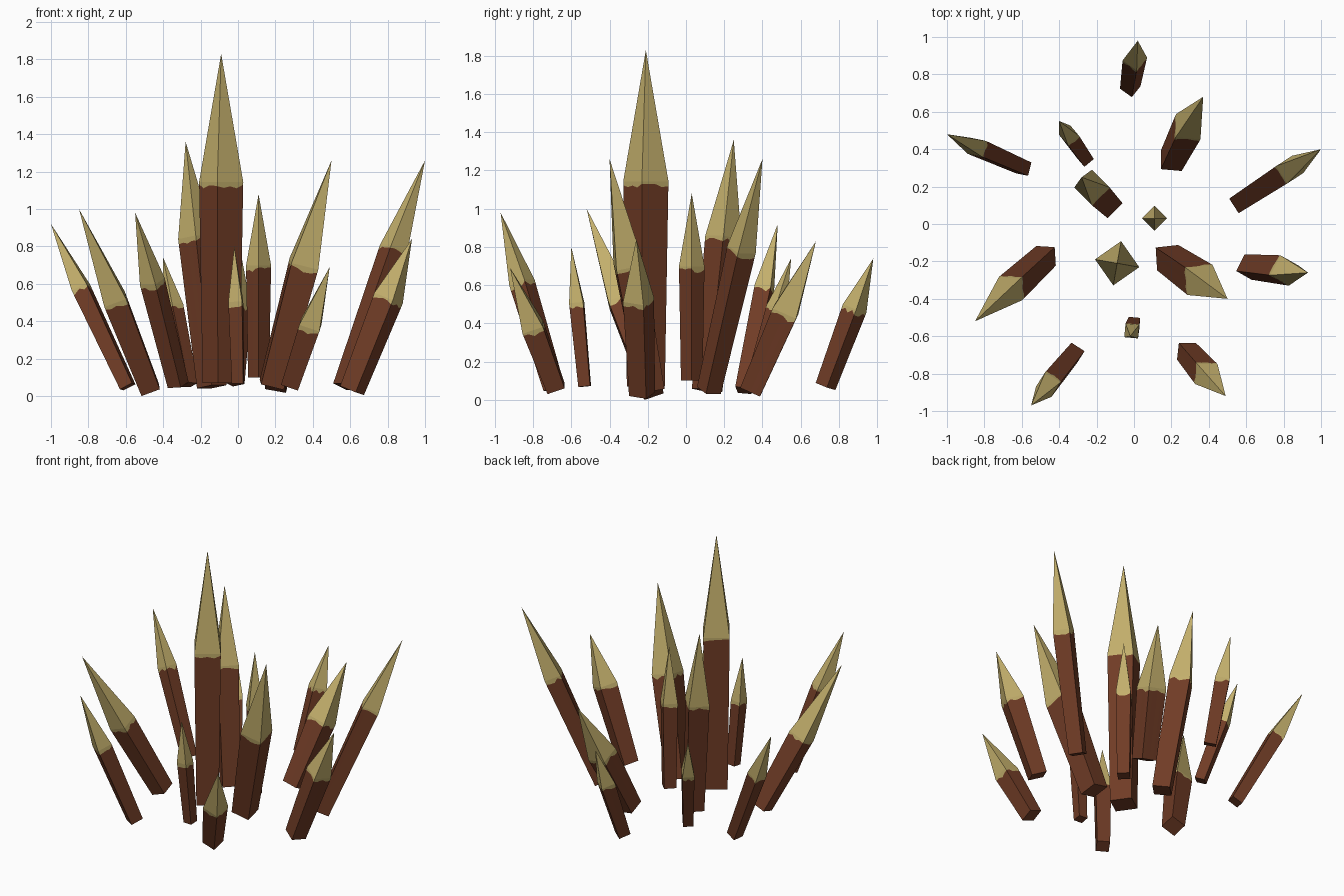
import bpy, bmesh, math, random
from mathutils import Vector

if "Cube" in bpy.data.objects:
    bpy.data.objects.remove(bpy.data.objects["Cube"])

random.seed(4)


def material(name, rgb):
    m = bpy.data.materials.new(name)
    m.diffuse_color = (*rgb, 1)
    m.use_nodes = True
    m.node_tree.nodes["Principled BSDF"].inputs["Base Color"].default_value = m.diffuse_color
    return m


BARK = material("brown_bark", (0.162, 0.045, 0.019))
WOOD = material("pale_cut_wood", (0.546, 0.429, 0.150))

SUB = 4            # pieces per side, for the ragged bark edge
BASE_RATIO = 0.84  # stakes are a little thinner at the foot


def stake(name, base, tip, radius, shoulder, twist):
    """Four-sided stake: flaring shaft, ragged bark edge, sharpened point."""
    base, tip = Vector(base), Vector(tip)
    axis = tip - base
    length = axis.length
    rot = Vector((0, 0, 1)).rotation_difference(axis.normalized())
    corners = [math.radians(twist + 90 * i) for i in range(4)]
    corners = [Vector((math.cos(a), math.sin(a), 0)) for a in corners]
    outline = [corners[i].lerp(corners[(i + 1) % 4], j / SUB)
               for i in range(4) for j in range(SUB)]
    n = len(outline)
    bm = bmesh.new()

    def ring(r, height, jag=0.0):
        verts = []
        for p in outline:
            h = height + random.uniform(-jag, jag)
            verts.append(bm.verts.new(base + rot @ (p * r + Vector((0, 0, h)))))
        return verts

    top = shoulder * length
    foot = ring(radius * BASE_RATIO, 0)
    edge = ring(radius * 0.995, top - 0.022, 0.013)
    neck = ring(radius, top)
    apex = bm.verts.new(tip)
    bm.faces.new(foot[::-1])
    for i in range(n):
        k = (i + 1) % n
        bm.faces.new((foot[i], foot[k], edge[k], edge[i]))
        bm.faces.new((edge[i], edge[k], neck[k], neck[i])).material_index = 1
        bm.faces.new((neck[i], neck[k], apex)).material_index = 1
    me = bpy.data.meshes.new(name)
    bm.to_mesh(me)
    bm.free()
    me.materials.append(BARK)
    me.materials.append(WOOD)
    bpy.context.collection.objects.link(bpy.data.objects.new(name, me))


# name, foot centre, tip, shoulder radius, shoulder position, twist
STAKES = [
    ("tall_centre_stake", (-0.09, -0.21, 0.07), (-0.09, -0.21, 1.83), 0.120, 0.61, -10),
    ("small_centre_stake", (0.11, 0.03, 0.10), (0.11, 0.03, 1.08), 0.067, 0.61, 0),
    ("inner_back_left_stake", (-0.14, 0.11, 0.05), (-0.28, 0.25, 1.36), 0.095, 0.61, 0),
    ("inner_front_right_stake", (0.18, -0.18, 0.06), (0.50, -0.40, 1.26), 0.105, 0.54, 50),
    ("inner_back_right_stake", (0.20, 0.34, 0.05), (0.37, 0.68, 0.83), 0.095, 0.53, 42),
    ("left_stake", (-0.47, -0.17, 0.035), (-0.85, -0.52, 1.00), 0.088, 0.50, 45),
    ("right_stake", (0.61, -0.23, 0.03), (0.93, -0.26, 0.84), 0.085, 0.61, 17),
    ("outer_right_stake", (0.57, 0.12, 0.05), (1.00, 0.40, 1.26), 0.078, 0.61, -12),
    ("outer_left_stake", (-0.59, 0.30, 0.05), (-1.00, 0.48, 0.92), 0.062, 0.61, 32),
    ("back_left_stake", (-0.26, 0.35, 0.06), (-0.40, 0.55, 0.74), 0.055, 0.62, -5),
    ("back_stake", (-0.02, 0.73, 0.07), (0.02, 0.98, 0.74), 0.066, 0.61, 8),
    ("front_stake", (0.00, -0.53, 0.07), (-0.02, -0.60, 0.80), 0.052, 0.60, 40),
    ("front_left_stake", (-0.32, -0.69, 0.06), (-0.55, -0.97, 0.98), 0.070, 0.60, 12),
    ("front_right_stake", (0.28, -0.68, 0.06), (0.49, -0.92, 0.69), 0.080, 0.51, 42),
]
for s in STAKES:
    stake(*s)
